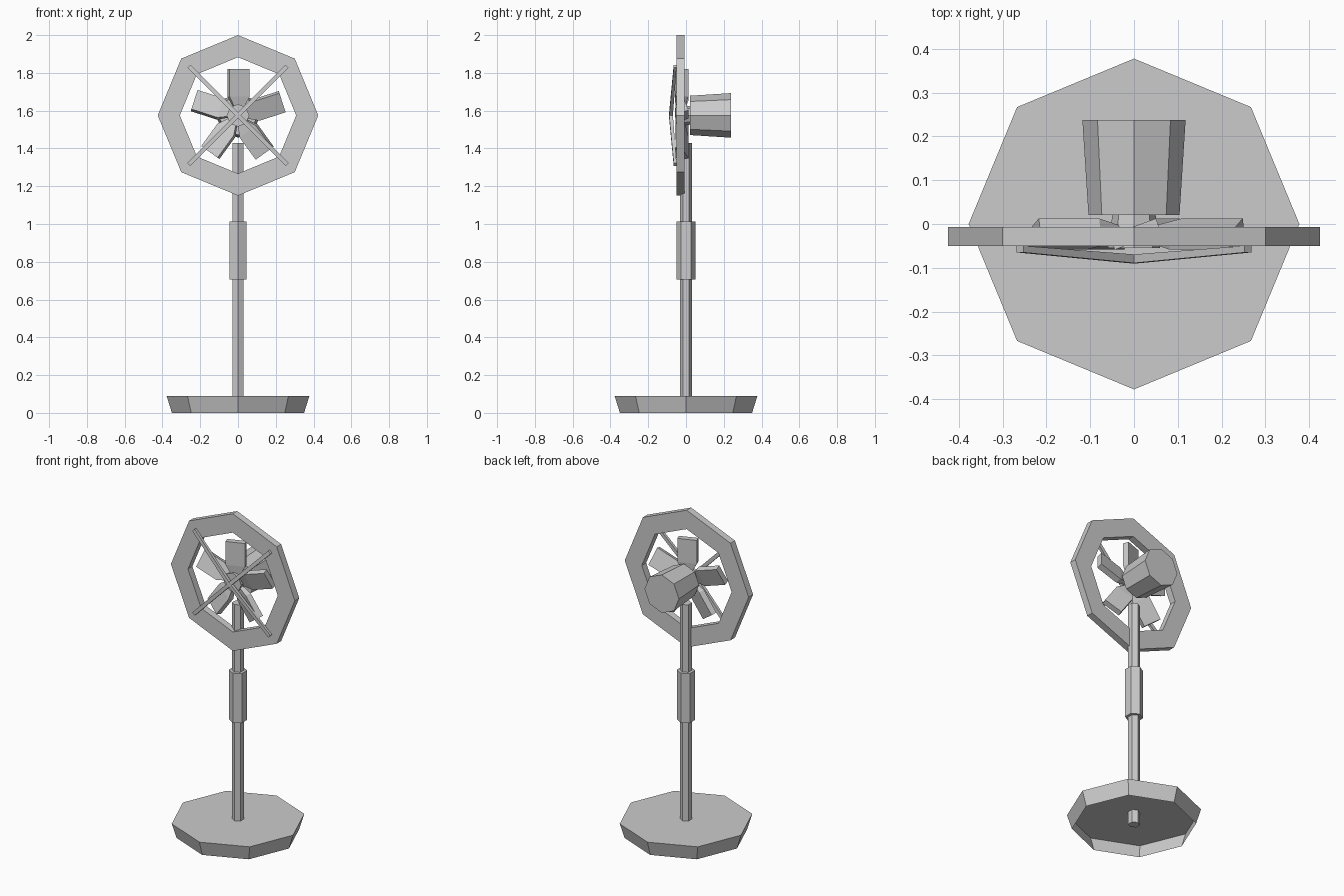
import bpy, bmesh, math
from mathutils import Matrix, Vector

if "Cube" in bpy.data.objects:
    bpy.data.objects.remove(bpy.data.objects["Cube"])

HEAD_Z = 1.575


def make(name, bm):
    bmesh.ops.recalc_face_normals(bm, faces=bm.faces)
    me = bpy.data.meshes.new(name)
    bm.to_mesh(me)
    bm.free()
    ob = bpy.data.objects.new(name, me)
    bpy.context.collection.objects.link(ob)
    return ob


def loft(name, sides, rings, axis='Z', caps=(True, True), closed=False):
    """Polygonal rings given as (radius, position along the axis)."""
    bm = bmesh.new()
    rows = []
    for r, h in rings:
        row = []
        for i in range(sides):
            a = math.pi / 2 + 2 * math.pi * i / sides
            u, v = r * math.cos(a), r * math.sin(a)
            row.append(bm.verts.new((u, v, h) if axis == 'Z' else (u, h, HEAD_Z + v)))
        rows.append(row)
    pairs = list(zip(rows, rows[1:])) + ([(rows[-1], rows[0])] if closed else [])
    for a, b in pairs:
        for i in range(sides):
            j = (i + 1) % sides
            bm.faces.new((a[i], a[j], b[j], b[i]))
    if not closed:
        if caps[0]:
            bm.faces.new(rows[0])
        if caps[1]:
            bm.faces.new(rows[-1])
    return make(name, bm)


def spin(angle):
    """Rotation about the fan axle."""
    return Matrix.Translation((0, 0, HEAD_Z)) @ Matrix.Rotation(angle, 4, 'Y')


# Stand: open-bottomed base, pole and height collar
loft("base", 8, [(0.35, 0), (0.378, 0.09)], caps=(False, True))
loft("pole", 6, [(0.033, 0.01), (0.033, 1.43)])
loft("height_collar", 6, [(0.051, 0.705), (0.051, 1.012)])

# Head: motor housing, hub and outer ring
loft("motor_housing", 8, [(0.104, 0.02), (0.118, 0.238)], 'Y')
loft("hub", 8, [(0.06, -0.055), (0.048, 0.03)], 'Y')
loft("guard_ring", 8, [(0.425, -0.05), (0.425, -0.007),
                       (0.308, -0.007), (0.308, -0.05)], 'Y', closed=True)

# Five thick pitched blades with narrowed roots
for k in range(5):
    bm = bmesh.new()
    rows = []
    for z, w, t in [(0.03, 0.04, 0.02), (0.1, 0.113, 0.035), (0.245, 0.113, 0.035)]:
        rows.append([bm.verts.new((sx * w / 2, sy * t / 2, z))
                     for sx, sy in ((-1, -1), (1, -1), (1, 1), (-1, 1))])
    for a, b in zip(rows, rows[1:]):
        for i in range(4):
            j = (i + 1) % 4
            bm.faces.new((a[i], a[j], b[j], b[i]))
    bm.faces.new(rows[0])
    bm.faces.new(rows[-1])
    pitch = Matrix.Translation((0.003, -0.023, 0)) @ Matrix.Rotation(math.radians(20), 4, 'Z')
    bm.transform(spin(2 * math.pi * k / 5) @ pitch)
    make(f"blade_{k + 1}", bm)

# Two crossed guard bars, bent forward at the middle
profile = [(-0.368, -0.05), (-0.368, -0.065), (0, -0.09),
           (0.368, -0.065), (0.368, -0.05), (0, -0.07)]
for k, angle in enumerate((45, -45)):
    bm = bmesh.new()
    front, back = [[bm.verts.new((x, y, s * 0.011)) for x, y in profile] for s in (-1, 1)]
    for i in range(6):
        j = (i + 1) % 6
        bm.faces.new((front[i], front[j], back[j], back[i]))
    for row in (front, back):
        for quad in ((0, 1, 2, 5), (2, 3, 4, 5)):
            bm.faces.new([row[i] for i in quad])
    bm.transform(spin(math.radians(angle)))
    make(f"guard_bar_{k + 1}", bm)
